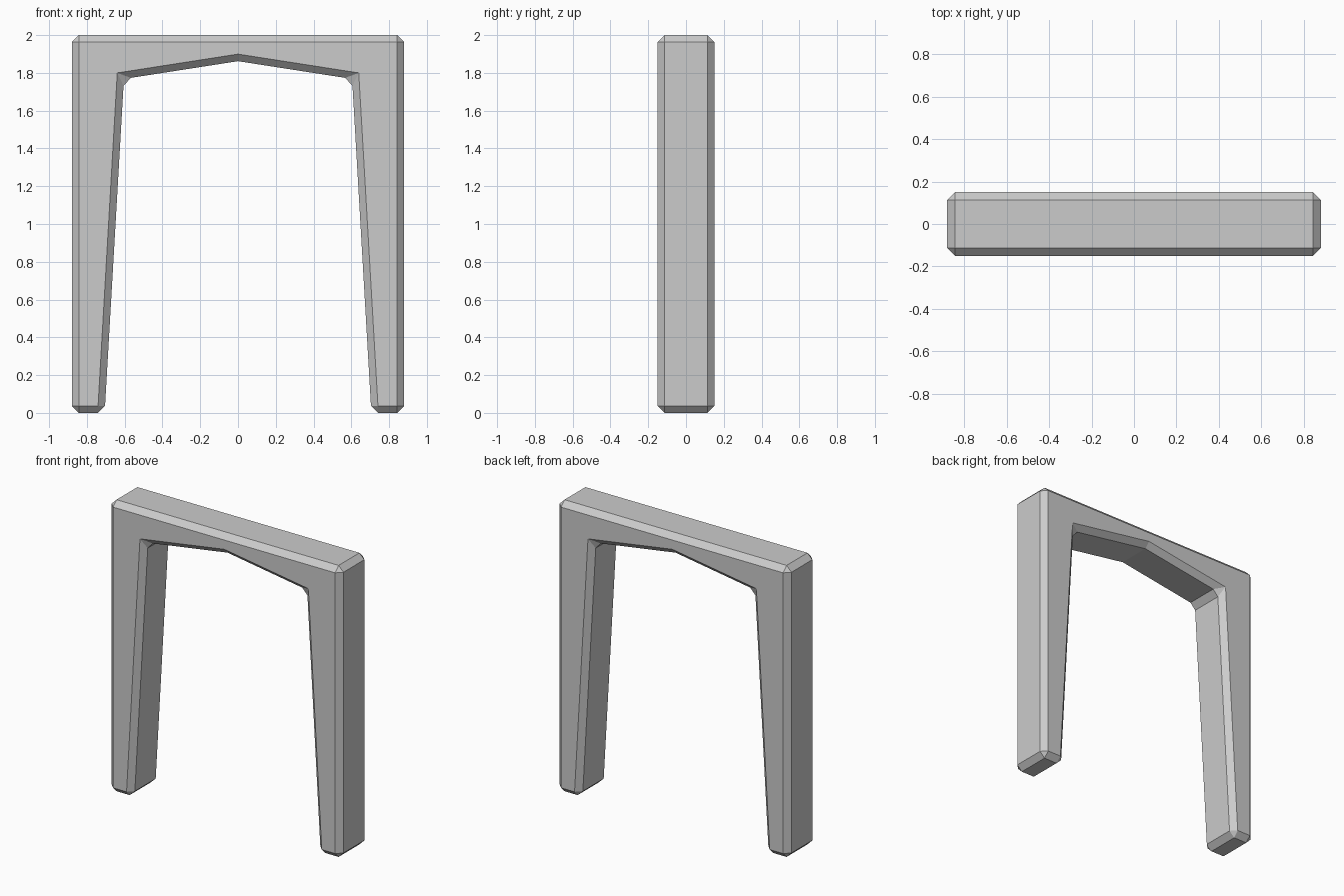
import bpy, bmesh, math

if "Cube" in bpy.data.objects:
    bpy.data.objects.remove(bpy.data.objects["Cube"])

# Half outline of the arch (x, z), from the outer top corner round to the apex
half = [(0.88, 2.0), (0.88, 0.0), (0.706, 0.0), (0.604, 1.768)]
apex = [(0.0, 1.862)]
outline = half + apex + [(-x, z) for x, z in reversed(half)]
DEPTH = 0.30

# Extrude the outline through the depth
bm = bmesh.new()
front = bm.faces.new([bm.verts.new((x, -DEPTH / 2, z)) for x, z in outline])
ext = bmesh.ops.extrude_face_region(bm, geom=[front])
moved = [v for v in ext["geom"] if isinstance(v, bmesh.types.BMVert)]
bmesh.ops.translate(bm, verts=moved, vec=(0, DEPTH, 0))
bmesh.ops.recalc_face_normals(bm, faces=bm.faces)
mesh = bpy.data.meshes.new("door_arch")
bm.to_mesh(mesh)
bm.free()

arch = bpy.data.objects.new("door_arch", mesh)
bpy.context.collection.objects.link(arch)

# Flat chamfer on every sharp edge; the shallow apex crease stays as is
bevel = arch.modifiers.new("chamfer", "BEVEL")
bevel.width = 0.037
bevel.segments = 1
bevel.limit_method = 'ANGLE'
bevel.angle_limit = math.radians(30)
